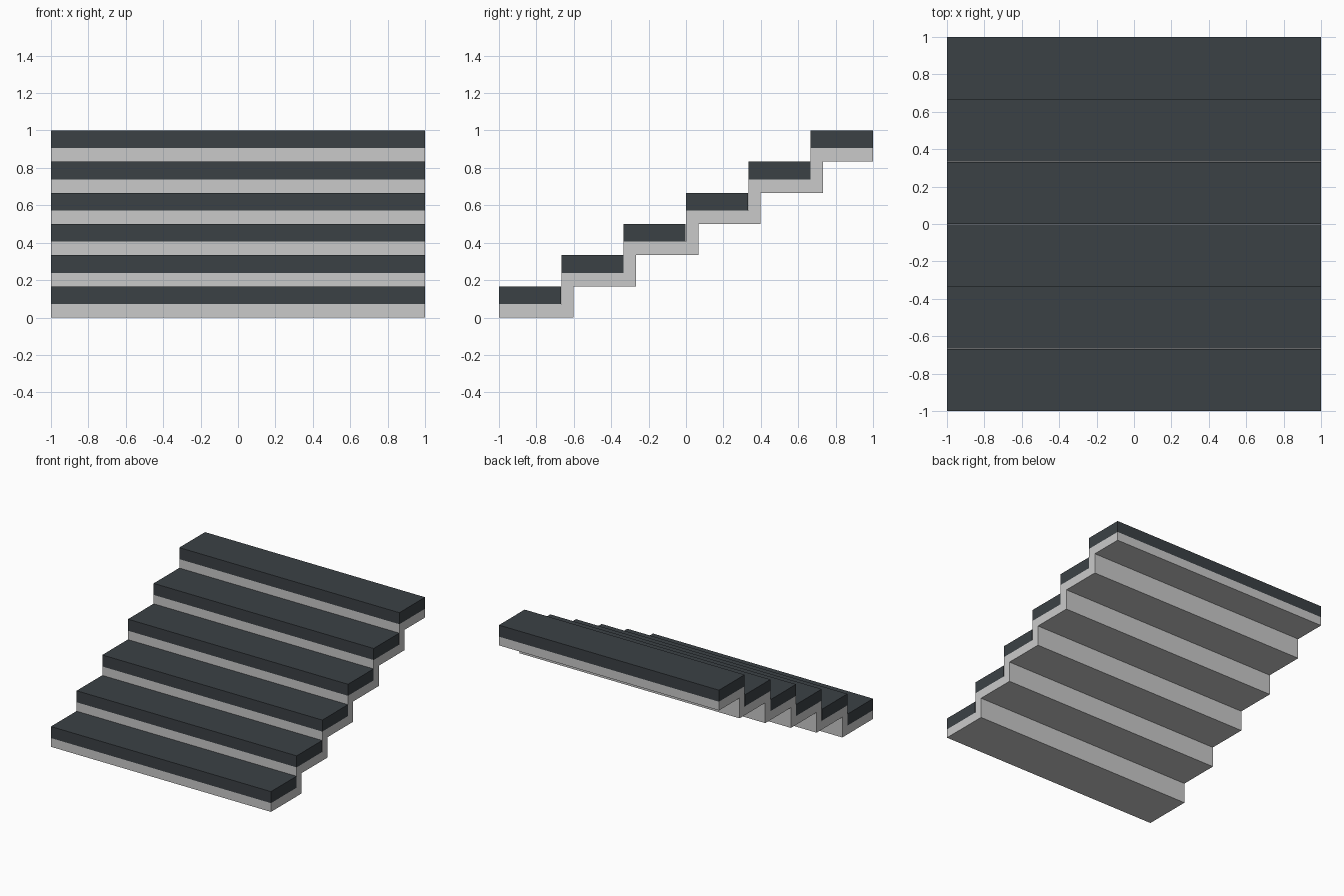
import bpy

if "Cube" in bpy.data.objects:
    bpy.data.objects.remove(bpy.data.objects["Cube"])

STEPS = 6
RUN, RISE = 2 / STEPS, 1 / STEPS
BASE = 0.072      # thickness of the pale slab under each tread
RISER = 0.066     # thickness of the pale upright


def material(name, rgb):
    m = bpy.data.materials.new(name)
    m.diffuse_color = (*rgb, 1)
    m.use_nodes = True
    m.node_tree.nodes["Principled BSDF"].inputs["Base Color"].default_value = m.diffuse_color
    return m


def extrude_profile(name, profile, mat):
    """Closed (y, z) outline, counter-clockwise seen from +x, extruded over the stair width."""
    n = len(profile)
    verts = [(x, y, z) for x in (-1, 1) for y, z in profile]
    faces = [tuple(reversed(range(n))), tuple(range(n, 2 * n))]
    faces += [(i, (i + 1) % n, n + (i + 1) % n, n + i) for i in range(n)]
    mesh = bpy.data.meshes.new(name)
    mesh.from_pydata(verts, [], faces)
    mesh.materials.append(mat)
    obj = bpy.data.objects.new(name, mesh)
    bpy.context.collection.objects.link(obj)
    return obj


pale = material("pale grey", (0.59, 0.59, 0.59))
dark = material("dark slate", (0.044, 0.053, 0.060))

# Folded pale slab: zigzag underside, then zigzag upper side back down
under, upper = [], []
for i in range(STEPS):
    y, z = -1 + i * RUN, i * RISE
    last = i == STEPS - 1
    end = 1 if last else y + RUN + RISER
    under += [(y if i == 0 else y + RISER, z), (end, z)]
    upper += [(y, z + BASE), (1 if last else y + RUN, z + BASE)]
extrude_profile("stair_slab", under + upper[::-1], pale)

# Dark treads resting on the slab
for i in range(STEPS):
    y, z = -1 + i * RUN, i * RISE
    back = 1 if i == STEPS - 1 else y + RUN - 0.002
    extrude_profile(f"tread_{i + 1}", [(y, z + BASE), (back, z + BASE),
                                       (back, z + RISE), (y, z + RISE)], dark)
